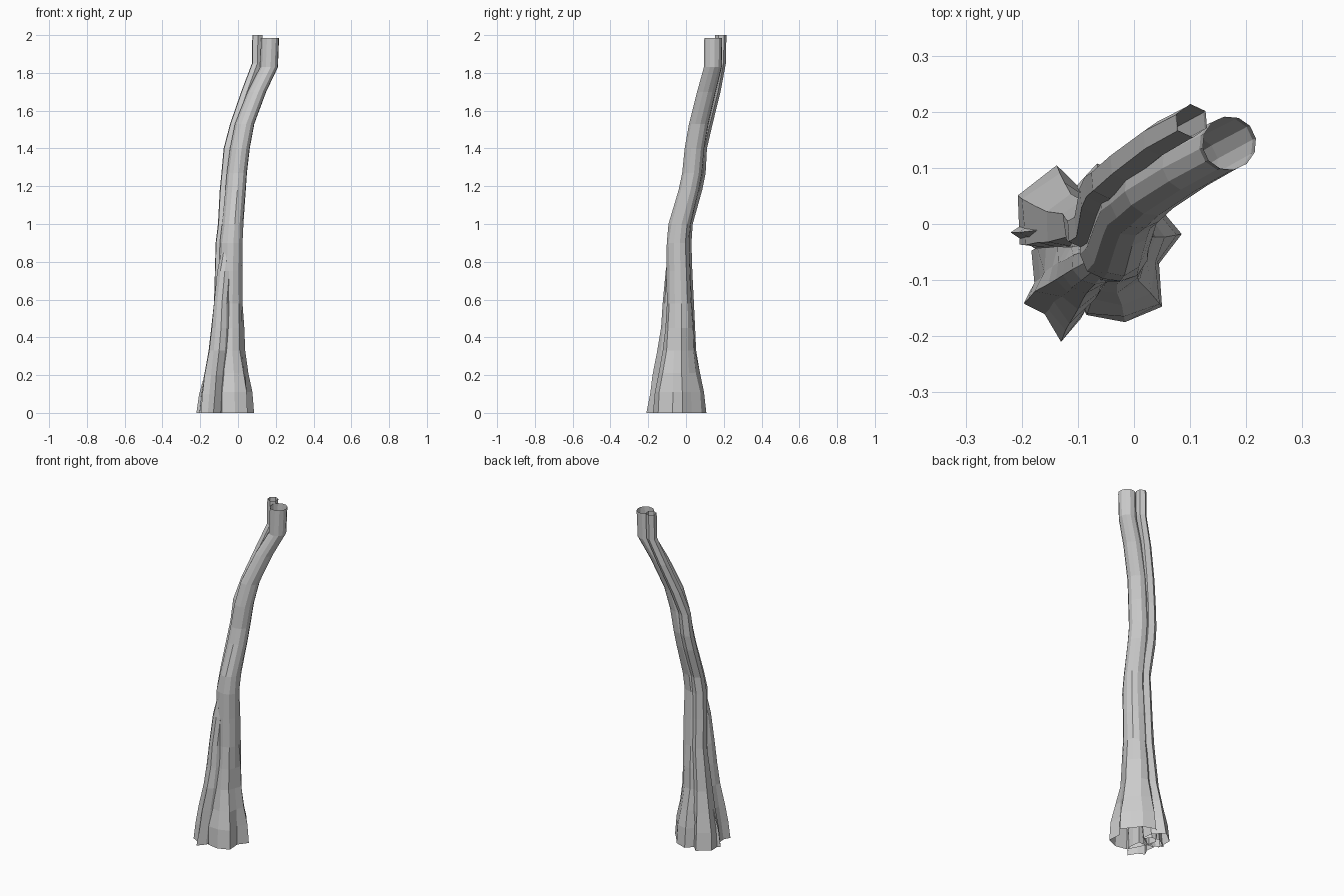
import bpy, bmesh, math, random

random.seed(4)


def tube(name, roots, start, path, jitter):
    """Open flat-faced tube. roots: root radius per side at the ground;
    path rows: z, centre x, centre y, radius, root flare (0 round, 1 full roots)."""
    bm = bmesh.new()
    n = len(roots)
    rings = []
    for z, cx, cy, r, flare in path:
        ring = []
        for i in range(n):
            a = math.radians(start + 360 * i / n)
            rad = r + (roots[i] - r) * flare
            if 0 < z < 1.1:
                rad *= 1 + random.uniform(-jitter, jitter)
            ring.append(bm.verts.new((cx + rad * math.cos(a), cy + rad * math.sin(a), z)))
        rings.append(ring)
    for lo, hi in zip(rings, rings[1:]):
        for i in range(n):
            j = (i + 1) % n
            bm.faces.new((lo[i], lo[j], hi[j], hi[i]))
    mesh = bpy.data.meshes.new(name)
    bm.to_mesh(mesh)
    bm.free()
    ob = bpy.data.objects.new(name, mesh)
    bpy.context.collection.objects.link(ob)
    return ob


# Main trunk with flared, lobed base
tube("main_trunk",
     [.127, .11, .13, .15, .12, .12, .10, .10, .13, .137, .14, .09], 10,
     [(0, -.04, -.04, .07, 1), (.11, -.04, -.04, .07, .9), (.21, -.04, -.04, .07, .52),
      (.33, -.045, -.038, .07, .2), (.45, -.043, -.036, .07, .08), (.58, -.04, -.036, .068, 0),
      (.75, -.037, -.04, .064, 0), (.9, -.035, -.043, .061, 0), (1.0, -.028, -.033, .058, 0),
      (1.18, -.013, .015, .055, 0), (1.27, -.006, .033, .054, 0), (1.4, .01, .045, .053, 0),
      (1.53, .035, .067, .052, 0), (1.7, .1, .108, .05, 0), (1.83, .164, .142, .048, 0),
      (1.985, .17, .144, .048, 0)], .05)

# Thinner stem growing along the back left
tube("side_stem",
     [.06, .09, .085, .09, .06, .06], 10 + 25,
     [(0, -.13, .015, .05, 1), (.1, -.125, .01, .05, .85), (.21, -.118, .005, .05, .5),
      (.33, -.108, .0, .048, .2), (.58, -.088, .0, .042, 0), (.75, -.088, -.006, .04, 0),
      (.9, -.085, -.01, .039, 0), (1.0, -.074, -.003, .037, 0), (1.18, -.064, .05, .036, 0),
      (1.27, -.056, .069, .035, 0), (1.4, -.046, .078, .033, 0), (1.53, -.012, .108, .033, 0),
      (1.7, .045, .152, .031, 0), (1.85, .1, .182, .029, 0), (2.0, .103, .184, .03, 0)], .06)
roots_left = [.05, .05, .07, .06, .09, .05, .07, .05, .09, .06]

# Left root spike reaching out from the side stem
tube("left_root", [.04, .05, .09, .05, .04, .05], 60,
     [(0, -.13, -.015, .04, 1), (.1, -.12, -.015, .04, .85), (.25, -.105, -.01, .04, .4),
      (.45, -.085, -.01, .038, 0), (.6, -.07, -.01, .025, 0)], .05)

# Star-shaped buttress root at the front left, merging into the trunk
tube("front_left_root", roots_left, -18 + 0,
     [(0, -.13, -.12, .05, 1), (.1, -.122, -.112, .05, .8), (.2, -.115, -.1, .05, .6),
      (.33, -.1, -.09, .049, .25), (.45, -.09, -.083, .047, .1), (.58, -.085, -.078, .044, 0),
      (.75, -.07, -.068, .04, 0), (.9, -.05, -.055, .03, 0)], .06)
